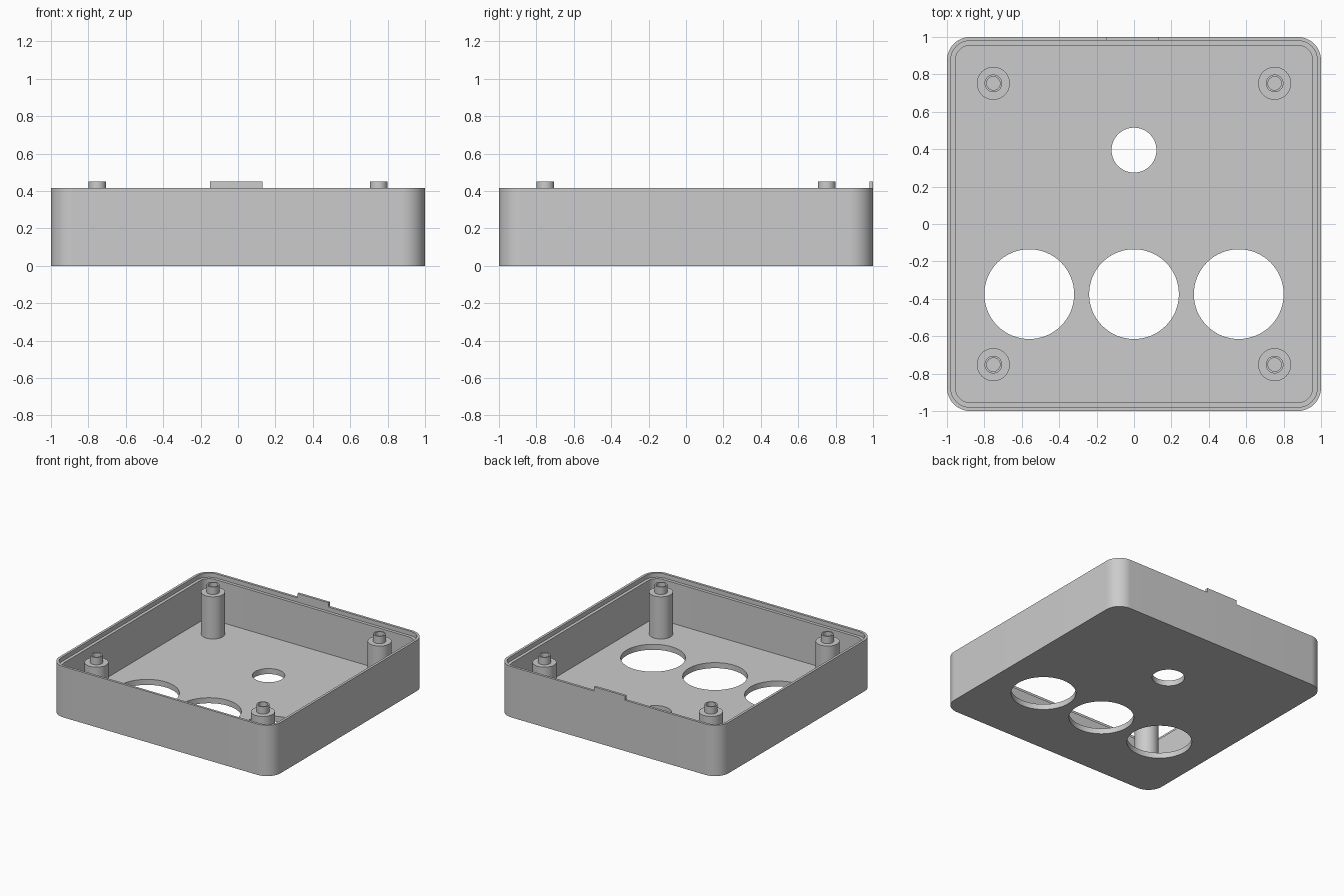
import bpy, bmesh
from math import cos, sin, pi

if "Cube" in bpy.data.objects:
    bpy.data.objects.remove(bpy.data.objects["Cube"], do_unlink=True)

grey = bpy.data.materials.new("light_grey")
grey.use_nodes = True
colour = (0.6, 0.6, 0.6, 1)
grey.diffuse_color = colour
grey.node_tree.nodes["Principled BSDF"].inputs["Base Color"].default_value = colour

WALL_TOP, STEP, FLOOR, TOP = 0.415, 0.38, 0.045, 0.45


def ring(bm, half, radius, z, segs=16):
    """Rounded square outline; a circle when half equals radius."""
    verts = []
    for corner, (sx, sy) in enumerate([(1, 1), (-1, 1), (-1, -1), (1, -1)]):
        for i in range(segs + 1):
            a = (corner + i / segs) * pi / 2
            c = half - radius
            verts.append(bm.verts.new((sx * c + radius * cos(a), sy * c + radius * sin(a), z)))
    return verts


def loft(name, sections, location=(0, 0, 0)):
    """Closed solid through a list of (half width, corner radius, height)."""
    bm = bmesh.new()
    rings = [ring(bm, *s) for s in sections]
    for a, b in zip(rings, rings[1:]):
        for i in range(len(a)):
            j = (i + 1) % len(a)
            bm.faces.new((a[i], a[j], b[j], b[i]))
    bm.faces.new(rings[0][::-1])
    bm.faces.new(rings[-1])
    bmesh.ops.remove_doubles(bm, verts=bm.verts, dist=0.0001)
    bmesh.ops.recalc_face_normals(bm, faces=bm.faces)
    mesh = bpy.data.meshes.new(name)
    bm.to_mesh(mesh)
    bm.free()
    mesh.materials.append(grey)
    obj = bpy.data.objects.new(name, mesh)
    obj.location = location
    bpy.context.collection.objects.link(obj)
    return obj


def activate(obj):
    bpy.ops.object.select_all(action='DESELECT')
    obj.select_set(True)
    bpy.context.view_layer.objects.active = obj


def smooth(obj):
    activate(obj)
    bpy.ops.object.shade_smooth_by_angle(angle=pi / 6)


# Open tray with a stepped rim
tray = loft("tray", [(1, 0.125, 0), (1, 0.125, WALL_TOP), (0.98, 0.105, WALL_TOP),
                     (0.98, 0.105, STEP), (0.955, 0.08, STEP), (0.955, 0.08, FLOOR)])

# Three large holes and one small hole through the floor
for x, y, r in [(-0.56, -0.375, 0.24), (0, -0.375, 0.24), (0.56, -0.375, 0.24), (0, 0.395, 0.12)]:
    cutter = loft("hole_cutter", [(r, r, -0.1), (r, r, 0.2)], (x, y, 0))
    cutter.hide_render = True
    cut = tray.modifiers.new("hole", 'BOOLEAN')
    cut.operation, cut.solver, cut.object = 'DIFFERENCE', 'EXACT', cutter
    activate(tray)
    bpy.ops.object.modifier_apply(modifier=cut.name)
    bpy.data.objects.remove(cutter, do_unlink=True)
smooth(tray)

# Corner posts, each with a hollow pin on top
outline = [(0.088, FLOOR), (0.088, 0.39), (0.047, 0.39), (0.047, TOP), (0.036, TOP), (0.036, FLOOR + 0.01)]
for y, end in ((-0.752, "front"), (0.752, "back")):
    for x, side in ((-0.752, "right"), (0.752, "left")):
        smooth(loft(f"post_{end}_{side}", [(r, r, z) for r, z in outline], (x, y, 0)))

# Locating tab on the back rim
bpy.ops.mesh.primitive_cube_add(size=1, location=(-0.01, 0.99, (WALL_TOP + TOP) / 2))
tab = bpy.context.object
tab.name = "back_tab"
tab.scale = (0.28, 0.02, TOP - WALL_TOP)
tab.data.materials.append(grey)
